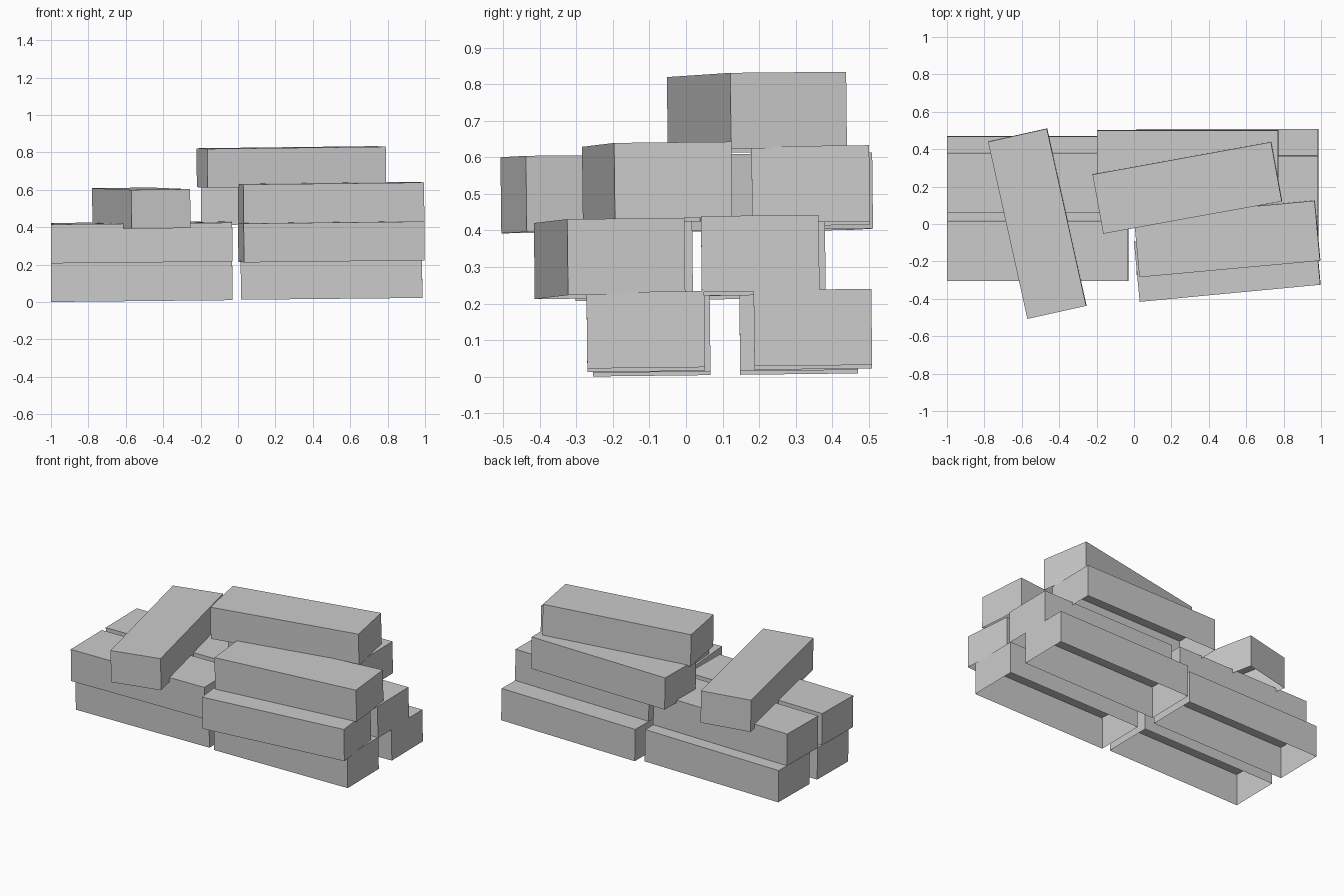
import bpy
import bmesh
from math import radians
from mathutils import Matrix, Vector

if "Cube" in bpy.data.objects:
    bpy.data.objects.remove(bpy.data.objects["Cube"])

L, W, H = 0.97, 0.322, 0.208
# the whole pile leans slightly: slopes along x and y, height at the centre
SX, SY, Z0 = 0.010, 0.0115, 0.0135
tilt = Vector((0, 0, 1)).rotation_difference(Vector((-SX, -SY, 1)).normalized()).to_matrix().to_4x4()


def brick(name, x, y, bottom, turn=0.0):
    """One hollow brick, open underneath, lying on the leaning plane and turned about its centre."""
    bm = bmesh.new()
    bmesh.ops.create_cube(bm, size=1)
    bm.normal_update()
    bmesh.ops.delete(bm, geom=[f for f in bm.faces if f.normal.z < -0.5], context='FACES')
    mesh = bpy.data.meshes.new(name)
    bm.to_mesh(mesh)
    bm.free()
    ob = bpy.data.objects.new(name, mesh)
    bpy.context.collection.objects.link(ob)
    z = Z0 + SX * x + SY * y + bottom + H / 2
    ob.matrix_world = (Matrix.Translation((x, y, z)) @ tilt
                       @ Matrix.Rotation(radians(turn), 4, 'Z')
                       @ Matrix.Diagonal((L, W, H, 1)))


# bottom course
brick("bottom_brick_left_front", -0.515, -0.095, 0.0)
brick("bottom_brick_left_back", -0.515, 0.308, 0.0)
brick("bottom_brick_right_front", 0.5, -0.11, 0.002)
brick("bottom_brick_right_back", 0.5, 0.347, 0.003)

# second course
brick("second_brick_left_front", -0.515, -0.143, 0.207)
brick("second_brick_left_back", -0.515, 0.22, 0.207)
brick("second_brick_right_front", 0.499, -0.209, 0.203, 5.4)
brick("second_brick_right_back", 0.5, 0.203, 0.207)

# third course
brick("third_brick_left_crosswise", -0.517, 0.002, 0.390, -77.5)
brick("third_brick_right_front", 0.498, -0.079, 0.410, 5.2)
brick("third_brick_right_back", 0.287, 0.341, 0.398)

# top brick
brick("top_brick", 0.285, 0.194, 0.600, 10.3)
